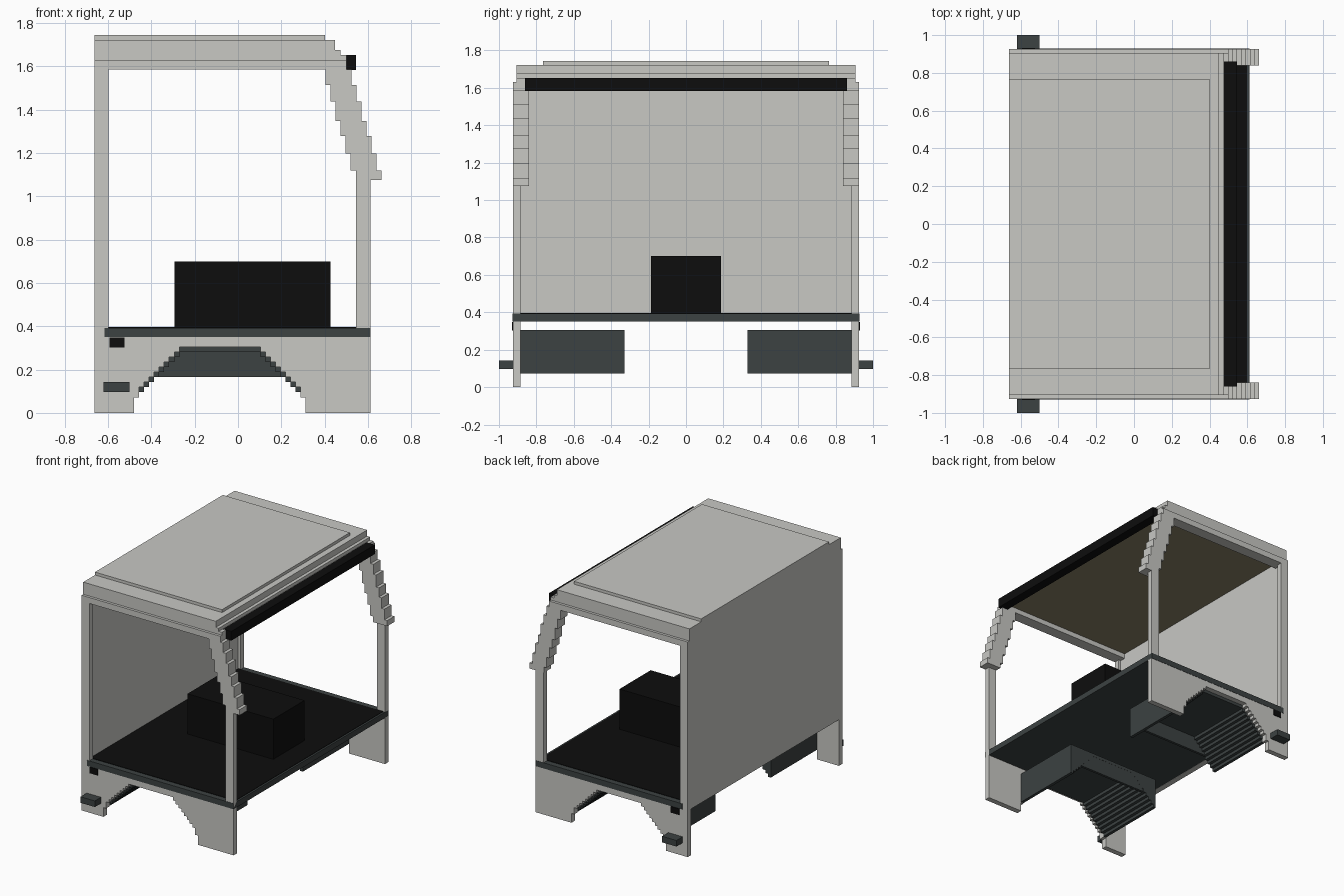
import bpy, bmesh

if "Cube" in bpy.data.objects:
    bpy.data.objects.remove(bpy.data.objects["Cube"])


def material(name, rgb):
    m = bpy.data.materials.new(name)
    m.diffuse_color = (*rgb, 1)
    m.use_nodes = True
    m.node_tree.nodes["Principled BSDF"].inputs["Base Color"].default_value = m.diffuse_color
    return m


GREY = material("light_grey", (0.578, 0.578, 0.552))
SLATE = material("dark_slate", (0.045, 0.054, 0.054))
BLACK = material("black", (0.004, 0.004, 0.004))
TAN = material("tan_lining", (0.25, 0.22, 0.135))


def finish(name, bm, mat):
    bmesh.ops.recalc_face_normals(bm, faces=bm.faces)
    me = bpy.data.meshes.new(name)
    bm.to_mesh(me)
    bm.free()
    me.materials.append(mat)
    ob = bpy.data.objects.new(name, me)
    bpy.context.collection.objects.link(ob)
    return ob


def prism(name, pts, y0, y1, mat):
    """Extrude an x-z outline from y0 to y1."""
    bm = bmesh.new()
    f = bm.faces.new([bm.verts.new((x, y0, z)) for x, z in pts])
    r = bmesh.ops.extrude_face_region(bm, geom=[f])
    for v in r["geom"]:
        if isinstance(v, bmesh.types.BMVert):
            v.co.y = y1
    return finish(name, bm, mat)


def box(name, x, y, z, mat):
    return prism(name, [(x[0], z[0]), (x[1], z[0]), (x[1], z[1]), (x[0], z[1])], y[0], y[1], mat)


CX = -0.084   # wheel arch centre


def arch(steps, z0):
    """Stepped arch line from left foot to right foot; steps are (half width, top z)."""
    left, z = [], z0
    for hw, top in steps:
        left += [(CX - hw, z), (CX - hw, top)]
        z = top
    return left + [(2 * CX - x, zz) for x, zz in reversed(left)]


side_steps = [(0.396, 0.07), (0.373, 0.12)] + [(0.35 - 0.0233 * i, 0.143 + 0.0231 * i) for i in range(8)]
block_steps = [(0.373, 0.097)] + [(0.35 - 0.0233 * i, 0.12 + 0.0231 * i) for i in range(8)]

# Roof: stacked layers stepping down toward the windscreen
box("roof_top_panel", (-0.663, 0.402), (-0.765, 0.765), (1.72, 1.744), GREY)
roof = [(-0.663, 1.63), (0.50, 1.63), (0.50, 1.652), (0.473, 1.652), (0.473, 1.676),
        (0.448, 1.676), (0.448, 1.722), (-0.663, 1.722)]
prism("roof", roof, -0.906, 0.906, GREY)
box("roof_lining", (-0.62, 0.476), (-0.84, 0.84), (1.622, 1.631), TAN)
box("windscreen_header", (0.476, 0.545), (-0.86, 0.86), (1.583, 1.653), BLACK)

# Rear wall, floor and engine cover
box("rear_wall", (-0.663, -0.618), (-0.926, 0.926), (0.35, 1.63), GREY)
box("floor", (-0.617, 0.612), (-0.928, 0.928), (0.35, 0.393), SLATE)
box("floor_mat", (-0.617, 0.598), (-0.885, 0.885), (0.392, 0.396), BLACK)
box("engine_cover", (-0.293, 0.427), (-0.187, 0.187), (0.394, 0.70), BLACK)

# Slanted windscreen pillar levels
pillar_z = [1.585, 1.513, 1.438, 1.347, 1.278, 1.198, 1.118, 1.075]

for s, side in ((-1, "near"), (1, "far")):
    def ys(a, b):
        return (s * a, s * b)

    # Door frame
    box("roof_rail_" + side, (-0.663, 0.50), ys(0.84, 0.926), (1.585, 1.63), GREY)
    box("rear_post_" + side, (-0.663, -0.598), ys(0.885, 0.926), (0.30, 1.60), GREY)
    box("front_post_" + side, (0.545, 0.612), ys(0.885, 0.926), (0.30, 1.13), GREY)

    # Stepped slanted pillar as one outline
    front, back = [], []
    for i in range(7):
        x = 0.404 + 0.0233 * i
        for z in (pillar_z[i], pillar_z[i + 1]):
            back.append((x, z))
            front.append((x + 0.119, z))
    prism("slanted_pillar_" + side, back + front[::-1], *ys(0.84, 0.926), GREY)

    # Lower side panel with stepped wheel opening
    panel = [(-0.663, 0)] + arch(side_steps, 0) + [(0.612, 0), (0.612, 0.351), (-0.663, 0.351)]
    prism("lower_side_panel_" + side, panel, *ys(0.885, 0.926), GREY)

    # Wheel housing: block with stepped underside, closed on the inner side
    house = [(-0.48, 0.074)] + arch(block_steps, 0.074) + [(0.312, 0.074), (0.312, 0.306), (-0.48, 0.306)]
    prism("wheel_housing_" + side, house, *ys(0.33, 0.885), SLATE)
    box("housing_inner_wall_" + side, (-0.40, 0.23), ys(0.331, 0.35), (0.166, 0.30), SLATE)

    # Small fittings on the side
    box("step_bar_" + side, (-0.62, -0.50), ys(0.92, 1.0), (0.097, 0.143), SLATE)
    box("fuel_cap_" + side, (-0.593, -0.524), ys(0.90, 0.931), (0.302, 0.349), BLACK)
